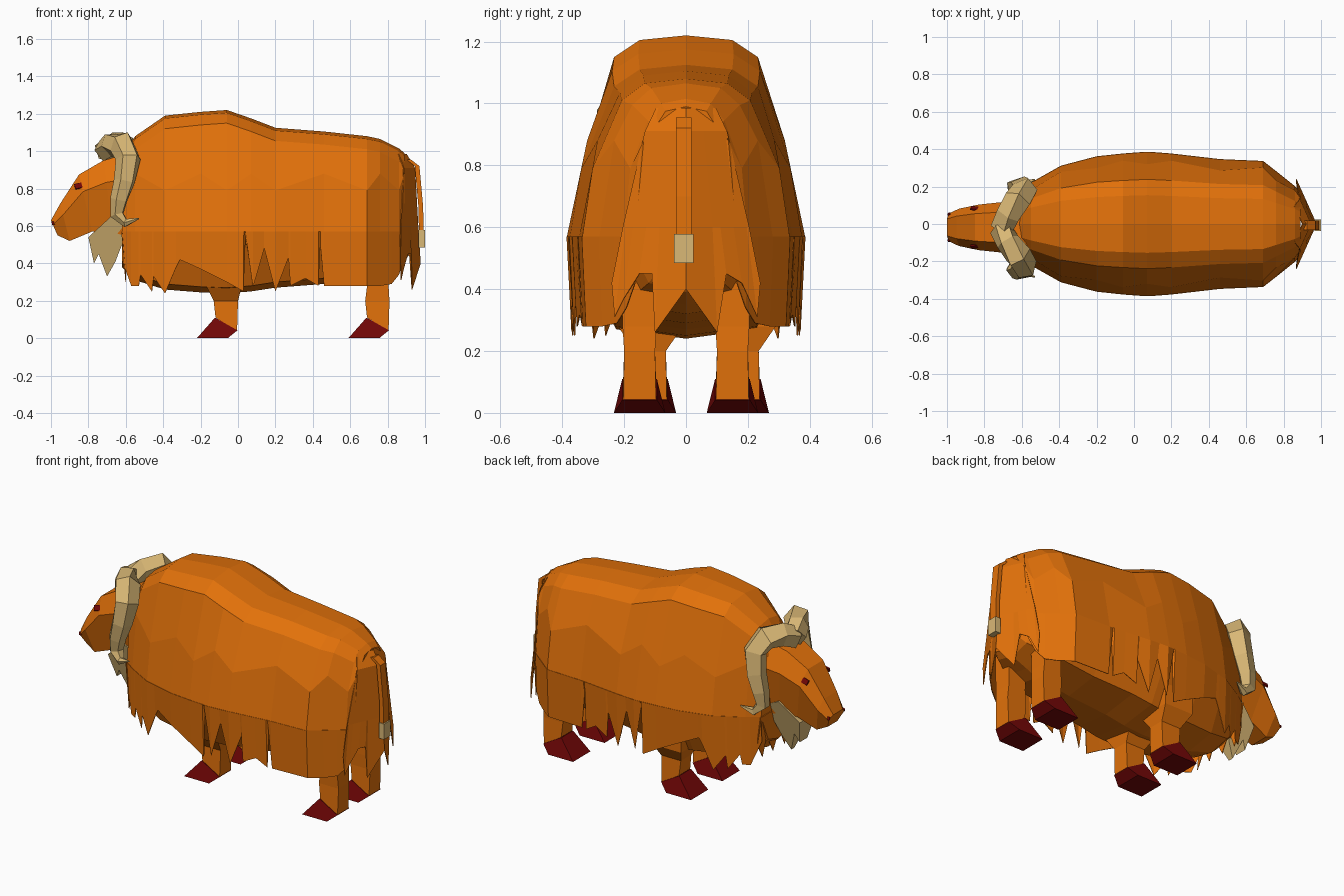
import bpy, bmesh
from mathutils import Vector, Matrix

cube = bpy.data.objects.get("Cube")
if cube:
    bpy.data.objects.remove(cube)


def material(name, rgb):
    m = bpy.data.materials.new(name)
    m.use_nodes = True
    m.diffuse_color = (*rgb, 1)
    m.node_tree.nodes["Principled BSDF"].inputs["Base Color"].default_value = (*rgb, 1)
    return m


FUR = material("orange fur", (0.76, 0.165, 0.003))
HORN = material("tan horn", (0.70, 0.48, 0.18))
HOOF = material("dark red hoof", (0.17, 0.002, 0.002))


def make(name, verts, faces, mat):
    bm = bmesh.new()
    vs = [bm.verts.new(v) for v in verts]
    for f in faces:
        bm.faces.new([vs[i] for i in f])
    bmesh.ops.remove_doubles(bm, verts=bm.verts, dist=0.0005)
    bmesh.ops.recalc_face_normals(bm, faces=bm.faces)
    me = bpy.data.meshes.new(name)
    bm.to_mesh(me)
    bm.free()
    me.materials.append(mat)
    ob = bpy.data.objects.new(name, me)
    bpy.context.scene.collection.objects.link(ob)
    return ob


def loft(name, rings, mat):
    """Skin equal-length closed rings and cap both ends."""
    n, last = len(rings[0]), len(rings) - 1
    faces = [(r * n + i, r * n + (i + 1) % n, (r + 1) * n + (i + 1) % n, (r + 1) * n + i)
             for r in range(last) for i in range(n)]
    faces += [tuple(range(n)), tuple(last * n + i for i in range(n))]
    return make(name, [p for ring in rings for p in ring], faces, mat)


def box_ring(x0, x1, y0, y1, z0, z1):
    """Four-sided ring, z0 at the front edge and z1 at the back edge."""
    return [(x0, y0, z0), (x1, y0, z1), (x1, y1, z1), (x0, y1, z0)]


def curtain(name, columns):
    """Thin hanging sheet from equal-length columns of points."""
    n = len(columns[0])
    faces = [(c * n + i, (c + 1) * n + i, (c + 1) * n + i + 1, c * n + i + 1)
             for c in range(len(columns) - 1) for i in range(n - 1)]
    ob = make(name, [p for col in columns for p in col], faces, FUR)
    mod = ob.modifiers.new("thickness", "SOLIDIFY")
    mod.thickness, mod.offset = 0.004, 0


# Body: stations of x, back height, half width, belly height
STATIONS = [(-0.62, 0.97, 0.17, 0.38), (-0.55, 1.08, 0.22, 0.31), (-0.39, 1.19, 0.31, 0.26),
            (-0.2, 1.21, 0.36, 0.245), (-0.06, 1.22, 0.375, 0.24), (0.07, 1.175, 0.385, 0.25),
            (0.2, 1.125, 0.375, 0.27), (0.46, 1.105, 0.345, 0.29), (0.69, 1.08, 0.335, 0.32),
            (0.76, 1.065, 0.28, 0.35), (0.86, 1.015, 0.2, 0.39), (0.89, 0.99, 0.165, 0.42)]
WAIST = 0.57


def body_ring(i, x, top, w, belly):
    # the flank ridge zigzags for an uneven, faceted coat
    jog = 0.05 if i % 2 else -0.04
    half = [(0.4 * w, top - 0.015), (0.62 * w, top - 0.07), ((0.87 - 0.8 * jog) * w, 0.83 + jog),
            (w, WAIST), (0.6 * w, belly + 0.03)]
    return ([(x, 0, top)] + [(x, y, z) for y, z in half] + [(x, 0, belly)]
            + [(x, -y, z) for y, z in reversed(half)])


loft("body", [body_ring(i, *s) for i, s in enumerate(STATIONS)], FUR)


def half_width(x):
    for a, b in zip(STATIONS, STATIONS[1:]):
        if x <= b[0]:
            return a[2] + (b[2] - a[2]) * (x - a[0]) / (b[0] - a[0])


# Ragged fur skirt along both flanks
SKIRT = [(-0.62, 0.42), (-0.57, 0.28), (-0.53, 0.28), (-0.52, 0.34), (-0.46, 0.25),
         (-0.45, 0.33), (-0.39, 0.24), (-0.33, 0.38), (-0.31, 0.42), (-0.2, 0.37),
         (-0.06, 0.3), (0.03, 0.25), (0.04, 0.55), (0.08, 0.27), (0.14, 0.48),
         (0.2, 0.25), (0.27, 0.43), (0.28, 0.28), (0.36, 0.32), (0.43, 0.28),
         (0.44, 0.5), (0.46, 0.28), (0.6, 0.28), (0.69, 0.28), (0.76, 0.28),
         (0.82, 0.29), (0.86, 0.34), (0.885, 0.42)]
for side, label in ((1, "left"), (-1, "right")):
    curtain(label + "_fur_skirt",
            [((x, side * half_width(x), WAIST), (x, side * half_width(x) * 0.96, z))
             for x, z in SKIRT])

# Rear curtain, peaked on the centre line and widening downwards
REAR = [(-0.24, 0.42), (-0.23, 0.31), (-0.2, 0.37), (-0.15, 0.45), (-0.11, 0.45), (-0.1, 0.26),
        (0, 0.4), (0.1, 0.26), (0.13, 0.45), (0.18, 0.42), (0.23, 0.31), (0.24, 0.42)]
ROWS = [(0.9, 0.985, 0.4), (0.945, 0.91, 0.55), (0.962, 0.6, 0.85)]
curtain("rear_curtain",
        [[(x - 0.45 * abs(y * s), y * s, z) for x, z, s in ROWS + [(0.975, tip, 1.0)]]
         for y, tip in REAR])
CHEST = [(-0.18, 0.3), (-0.12, 0.4), (-0.08, 0.31), (-0.03, 0.42), (0.03, 0.31),
         (0.09, 0.42), (0.13, 0.31), (0.18, 0.4)]
curtain("chest_curtain", [((-0.622, y, WAIST), (-0.6, y, z)) for y, z in CHEST])

# Head: stations of top x/z, bottom x/z, half width
HEAD_Y = -0.018
head = []
for tx, tz, bx, bz, w in [(-1, 0.63, -0.965, 0.55, 0.075), (-0.95, 0.72, -0.9, 0.52, 0.1),
                          (-0.85, 0.875, -0.78, 0.57, 0.122), (-0.72, 0.95, -0.67, 0.56, 0.135),
                          (-0.55, 1.0, -0.5, 0.54, 0.16)]:
    mx, mz = tx + 0.3 * (bx - tx), tz + 0.3 * (bz - tz)
    pts = [(tx, 0.6 * w, tz), (mx, w, mz), (bx, 0.6 * w, bz)]
    head.append([(x, HEAD_Y + y, z) for x, y, z in pts]
                + [(x, HEAD_Y - y, z) for x, y, z in reversed(pts)])
loft("head", head, FUR)


def plate(name, center, size, tilt):
    """Thin box turned about the x axis."""
    ob = make(name, [(x, y, z) for x in (-.5, .5) for y in (-.5, .5) for z in (-.5, .5)],
              [(0, 1, 3, 2), (4, 6, 7, 5), (0, 4, 5, 1), (2, 3, 7, 6), (0, 2, 6, 4), (1, 5, 7, 3)],
              HOOF)
    ob.data.transform(Matrix.Translation(center) @ Matrix.Rotation(tilt, 4, "X")
                      @ Matrix.Rotation(-0.25, 4, "Y") @ Matrix.Diagonal((*size, 1)))


for side, label in ((1, "left"), (-1, "right")):
    plate(label + "_eye", (-0.847, HEAD_Y + side * 0.101, 0.815), (0.052, 0.009, 0.03), side * 0.5)
    plate(label + "_nostril", (-0.985, HEAD_Y + side * 0.071, 0.615), (0.02, 0.008, 0.018), side * 0.4)

# Curled horns: path points with radius
HORN_PATH = [(-0.71, 0.0, 1.0, 0.065), (-0.675, 0.07, 1.035, 0.066), (-0.62, 0.15, 1.035, 0.075),
             (-0.585, 0.205, 0.96, 0.07), (-0.605, 0.22, 0.84, 0.06), (-0.635, 0.22, 0.74, 0.05),
             (-0.645, 0.215, 0.66, 0.04), (-0.6, 0.235, 0.615, 0.024), (-0.53, 0.26, 0.64, 0.004)]
for side, label in ((1, "left"), (-1, "right")):
    path = [Vector((x, side * y, z)) for x, y, z, r in HORN_PATH]
    rings = []
    for i, p in enumerate(path):
        along = (path[min(i + 1, len(path) - 1)] - path[max(i - 1, 0)]).normalized()
        u = along.cross(Vector((1, 0.3 * side, 0.6))).normalized()
        v = along.cross(u)
        r = HORN_PATH[i][3]
        ring = [u * r * a + v * r * b for a, b in
                ((1, 0), (0.4, 0.9), (-0.75, 0.65), (-0.75, -0.65), (0.4, -0.9))]
        rings.append([p + q + Vector((0, -0.022, 0)) for q in ring])
    loft(label + "_horn", rings, HORN)

# Beard: side outline, narrowing downwards
BEARD = [(-0.68, 0.65), (-0.8, 0.54), (-0.77, 0.4), (-0.745, 0.45), (-0.7, 0.33),
         (-0.655, 0.41), (-0.64, 0.45), (-0.58, 0.6)]
loft("beard", [[(x, HEAD_Y + s * (0.015 + 0.3 * (z - 0.33)), z) for x, z in BEARD]
               for s in (-1, 1)], HORN)

# Legs and hooves; the front pair stands slightly to the left
for place, back, shift, flare in (("front", -0.005, 0.035, 0.05), ("rear", 0.805, 0.0, 0.0)):
    for side, label in ((1, "left"), (-1, "right")):
        cy = side * 0.15 + shift
        leg = [(0.053, 0.11, 0.04, 0.0), (0.05, 0.2, 0.2, 0.01), (0.055 + flare, 0.28, 0.28, flare),
               (0.06 + flare, 0.5, 0.5, flare)]
        loft(f"{label}_{place}_leg",
             [box_ring(back - 0.115 - f, back + f * 0.5, cy - h, cy + h, z0, z1)
              for h, z0, z1, f in leg], FUR)
        loft(f"{label}_{place}_hoof",
             [box_ring(back - 0.215, back - 0.05, cy - 0.083, cy + 0.083, 0, 0),
              box_ring(back - 0.118, back + 0.002, cy - 0.056, cy + 0.056, 0.11, 0.042)], HOOF)

# Tail with its tuft
loft("tail", [box_ring(x, x + 0.025, -0.032, 0.018, z, z) for x, z in
              ((0.9, 0.955), (0.945, 0.92), (0.965, 0.7), (0.968, 0.52))], FUR)
loft("tail_tuft", [box_ring(0.965, 1.0, -0.038, 0.024, z, z) for z in (0.485, 0.578)], HORN)
